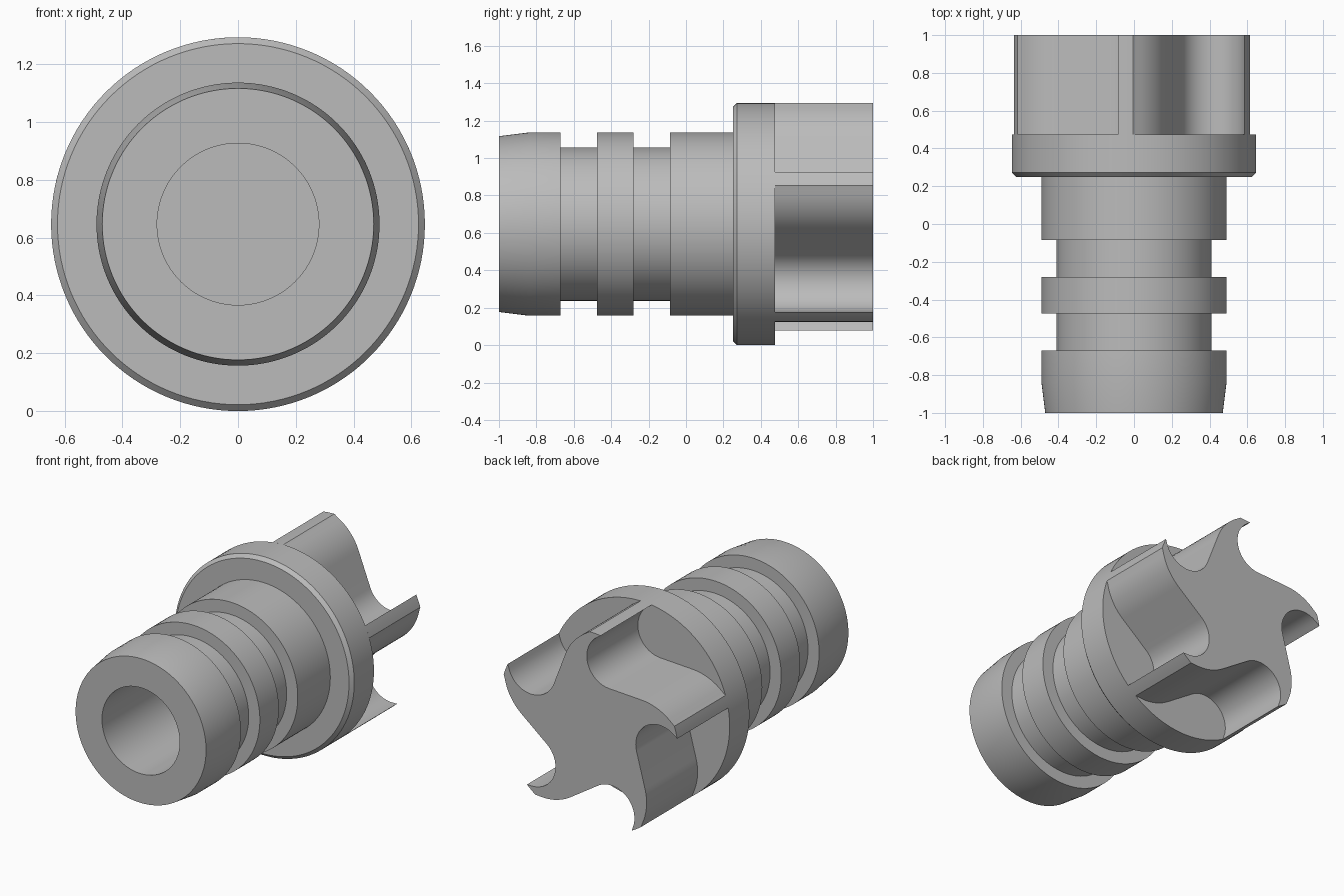
import bpy, bmesh, math

if "Cube" in bpy.data.objects:
    bpy.data.objects.remove(bpy.data.objects["Cube"])

R = 0.647            # flange radius, also the height of the axis
SEG = 128

grey = bpy.data.materials.new("plain grey")
grey.diffuse_color = (0.5, 0.5, 0.5, 1)
grey.use_nodes = True
grey.node_tree.nodes["Principled BSDF"].inputs["Base Color"].default_value = grey.diffuse_color


def finish(bm, name):
    bmesh.ops.recalc_face_normals(bm, faces=bm.faces)
    mesh = bpy.data.meshes.new(name)
    bm.to_mesh(mesh)
    bm.free()
    mesh.materials.append(grey)
    obj = bpy.data.objects.new(name, mesh)
    bpy.context.collection.objects.link(obj)
    obj.location.z = R
    bpy.ops.object.select_all(action='DESELECT')
    obj.select_set(True)
    bpy.context.view_layer.objects.active = obj
    bpy.ops.object.shade_smooth_by_angle(angle=math.radians(30))


def arc(cx, cz, r, a0, a1, n):
    """Points on an arc, angles in degrees."""
    angles = [math.radians(a0 + (a1 - a0) * i / n) for i in range(n + 1)]
    return [(cx + r * math.cos(a), cz + r * math.sin(a)) for a in angles]


# Turned body: blind bore, grooved shank and chamfered flange, as (y, radius)
profile = [(0.25, 0), (0.25, 0.28), (-1, 0.28), (-1, 0.47), (-0.84, 0.49),
           (-0.67, 0.49), (-0.67, 0.41), (-0.475, 0.41), (-0.475, 0.49),
           (-0.28, 0.49), (-0.28, 0.41), (-0.085, 0.41), (-0.085, 0.49),
           (0.25, 0.49), (0.25, 0.625), (0.272, R), (0.475, R), (0.475, 0)]
bm = bmesh.new()
verts = [bm.verts.new((0, y, r)) for y, r in profile]
edges = [bm.edges.new(pair) for pair in zip(verts, verts[1:])]
bmesh.ops.spin(bm, geom=verts + edges, axis=(0, 1, 0), cent=(0, 0, 0),
               steps=SEG, angle=2 * math.pi)
bmesh.ops.remove_doubles(bm, verts=bm.verts, dist=1e-4)
finish(bm, "flanged_body")

# Vane wheel: one vane outline (rim, rounded back, scooped hollow) turned five times
vane = arc(0, 0, R, 25.5, 18.5, 4)
vane += arc(0.27, 0.247, 0.343, -7, -51, 10)[1:]
vane += arc(0.41, -0.30, 0.17, 129, 281, 20)[:-1]
outline = []
for k in range(5):
    t = math.radians(-72 * k)
    c, s = math.cos(t), math.sin(t)
    outline += [(x * c - z * s, x * s + z * c) for x, z in vane]

bm = bmesh.new()
front = [bm.verts.new((x, 0.475, z)) for x, z in outline]
back = [bm.verts.new((x, 1, z)) for x, z in outline]
n = len(outline)
for i in range(n):
    j = (i + 1) % n
    bm.faces.new((front[i], front[j], back[j], back[i]))
bm.faces.new(back)
bm.faces.new(front[::-1])
finish(bm, "vane_wheel")
